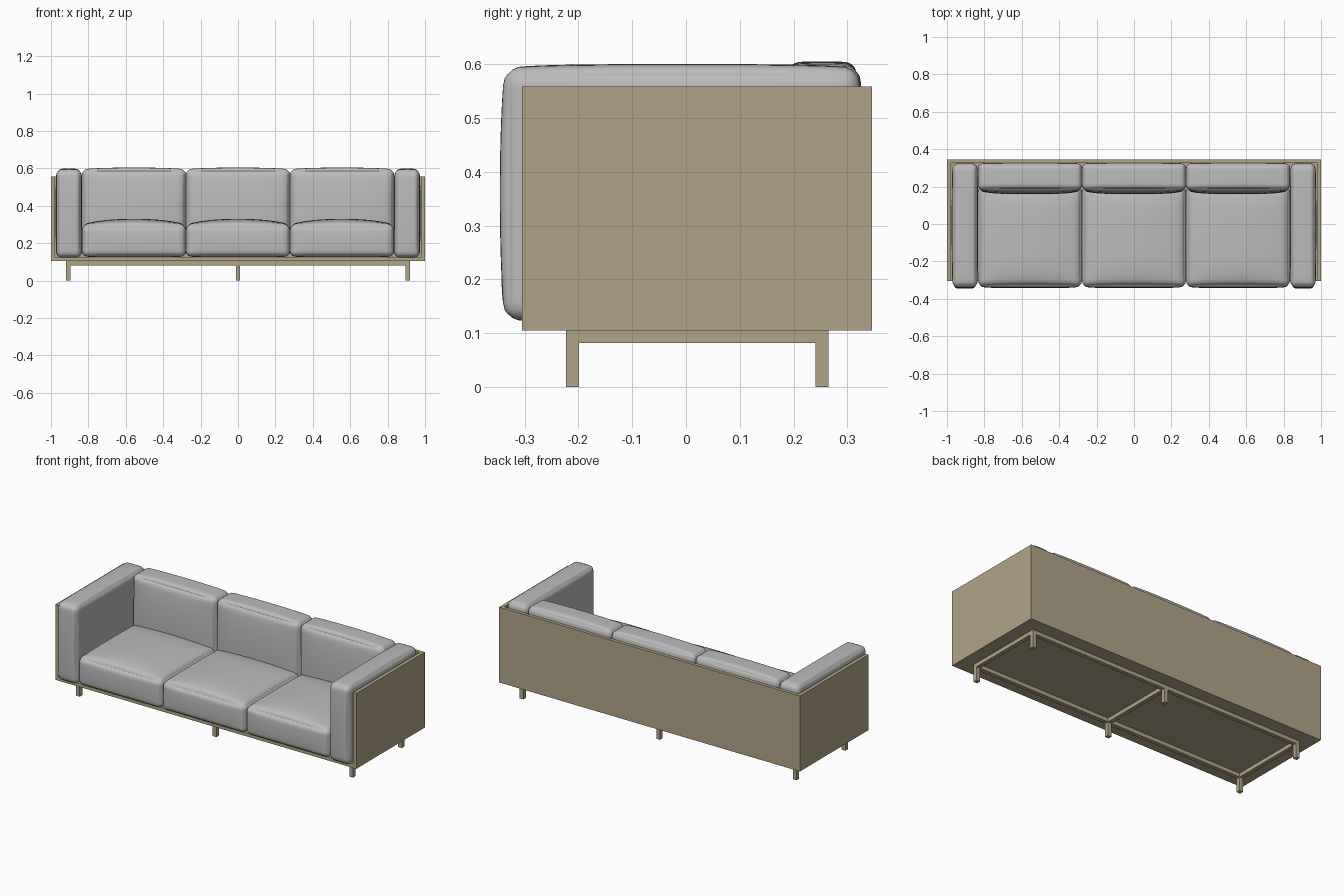
import bpy, bmesh, math
from mathutils import Vector

if "Cube" in bpy.data.objects:
    bpy.data.objects.remove(bpy.data.objects["Cube"])


def material(name, rgb):
    m = bpy.data.materials.new(name)
    m.diffuse_color = (*rgb, 1)
    m.use_nodes = True
    m.node_tree.nodes["Principled BSDF"].inputs["Base Color"].default_value = m.diffuse_color
    return m


FABRIC = material("grey fabric", (0.50, 0.50, 0.50))
PANEL = material("beige panel", (0.44, 0.375, 0.25))


def finish(name, bm, mat):
    me = bpy.data.meshes.new(name)
    bm.to_mesh(me)
    bm.free()
    me.materials.append(mat)
    ob = bpy.data.objects.new(name, me)
    bpy.context.collection.objects.link(ob)
    return ob


def box(name, lo, hi):
    lo, hi = Vector(lo), Vector(hi)
    bm = bmesh.new()
    bmesh.ops.create_cube(bm, size=1)
    for v in bm.verts:
        v.co = (lo + hi) / 2 + v.co * (hi - lo)
    return finish(name, bm, PANEL)


def cushion(name, lo, hi, r, puff_lo, puff_hi):
    """Rounded box between lo and hi whose faces swell outwards by puff."""
    lo, hi = Vector(lo), Vector(hi)
    half, mid = (hi - lo) / 2, (hi + lo) / 2
    bm = bmesh.new()
    bmesh.ops.create_cube(bm, size=2)
    bmesh.ops.subdivide_edges(bm, edges=bm.edges[:], cuts=23, use_grid_fill=True)
    for v in bm.verts:
        # crowd the grid towards the edges, round them, then swell the faces
        u = Vector([math.sin(c * math.pi / 2) for c in v.co])
        p = Vector([u[i] * half[i] for i in range(3)])
        core = Vector([max(r - half[i], min(half[i] - r, p[i])) for i in range(3)])
        d = p - core
        p = core + d.normalized() * r
        for i in range(3):
            a, b = u[(i + 1) % 3], u[(i + 2) % 3]
            puff = puff_hi[i] if u[i] > 0 else puff_lo[i]
            p[i] += puff * u[i] * (1 - a * a) ** 0.7 * (1 - b ** 4) ** 0.7
        v.co = mid + p
    for f in bm.faces:
        f.smooth = True
    return finish(name, bm, FABRIC)


# outer shell
box("base_panel", (-0.98, -0.305, 0.105), (0.98, 0.33, 0.127))
box("back_panel", (-0.98, 0.327, 0.105), (0.98, 0.346, 0.558))
for s, side in ((-1, "left"), (1, "right")):
    xs = sorted((s * 0.978, s))
    box(side + "_panel", (xs[0], -0.305, 0.105), (xs[1], 0.346, 0.558))
    # arm cushions
    xs = sorted((s * 0.838, s * 0.97))
    cushion(side + "_arm_cushion", (xs[0], -0.336, 0.125), (xs[1], 0.322, 0.592),
            0.028, (0.005, 0.010, 0.003), (0.005, 0.003, 0.008))

# three seat and back cushions
W = 0.556
for i in range(3):
    x = (i - 1) * W
    x0, x1 = x - W / 2 + 0.001, x + W / 2 - 0.001
    cushion(f"seat_cushion_{i + 1}", (x0, -0.334, 0.128), (x1, 0.20, 0.298),
            0.03, (0.002, 0.009, 0.002), (0.002, 0.0, 0.033))
    cushion(f"back_cushion_{i + 1}", (x0, 0.182, 0.13), (x1, 0.324, 0.595),
            0.028, (0.002, 0.022, 0.0), (0.002, 0.003, 0.010))

# leg frame
T = 0.012
YF, YB = -0.211, 0.253
for y, row in ((YF, "front"), (YB, "back")):
    box(row + "_rail", (-0.908 - T, y - T, 0.082), (0.908 + T, y + T, 0.105))
    for x, place in ((-0.908, "left"), (0, "middle"), (0.908, "right")):
        box(f"{row}_{place}_leg", (x - T, y - T, 0), (x + T, y + T, 0.083))
for x, place in ((-0.908, "left"), (0, "middle"), (0.908, "right")):
    box(place + "_cross_rail", (x - T, YF, 0.082), (x + T, YB, 0.105))
